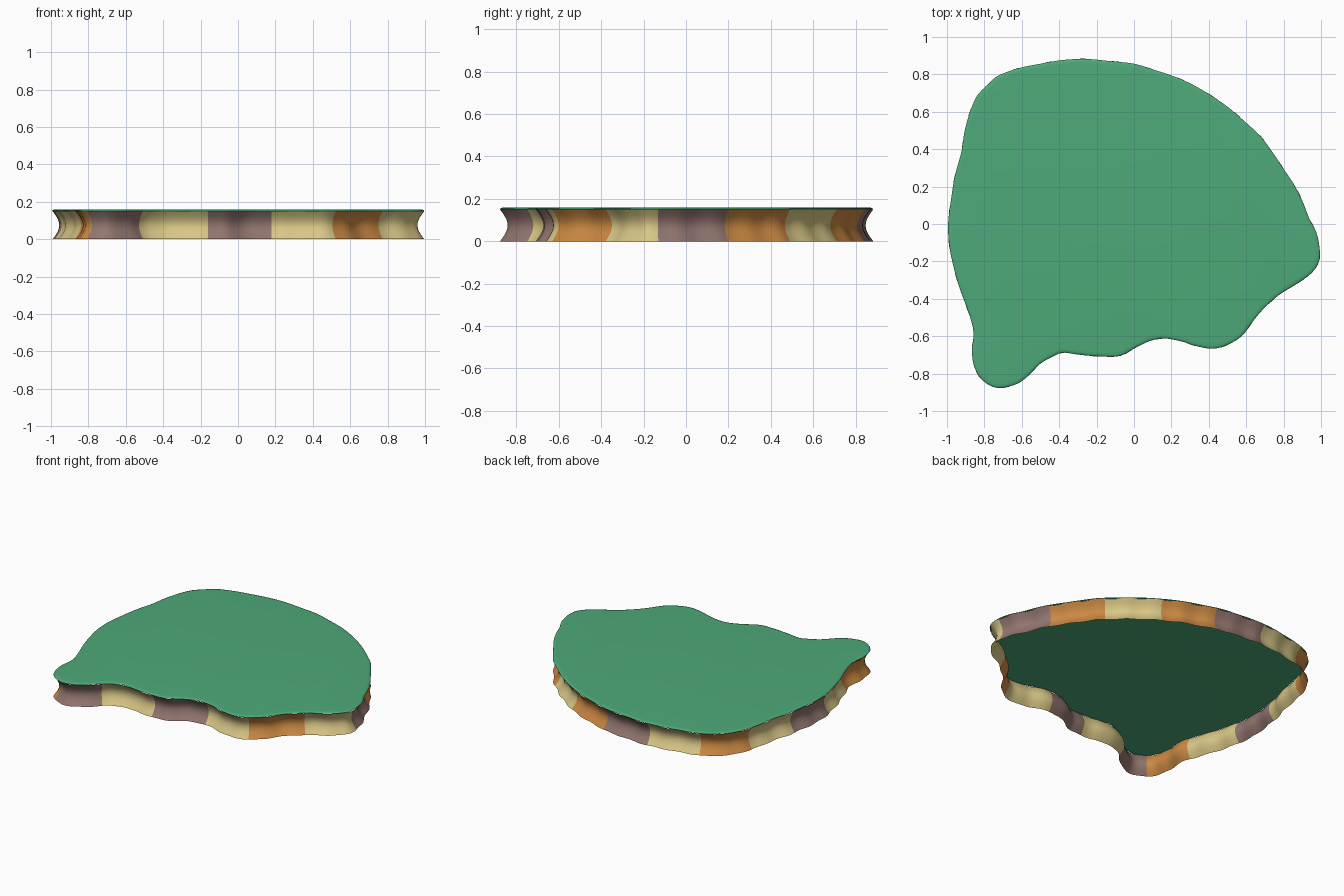
import bpy, bmesh, math
from mathutils import Vector

if "Cube" in bpy.data.objects:
    bpy.data.objects.remove(bpy.data.objects["Cube"])

SEGS, PER = 17, 12          # coloured wall segments, columns per segment
N = SEGS * PER

# Island outline seen from above, counter-clockwise from the front left tip
OUTLINE = [
    (-.81, -.84), (-.73, -.88), (-.63, -.86), (-.57, -.82), (-.50, -.75), (-.43, -.71),
    (-.38, -.69), (-.31, -.70), (-.20, -.71), (-.08, -.71), (0, -.67), (.08, -.63),
    (.16, -.615), (.25, -.63), (.33, -.655), (.42, -.67), (.50, -.65), (.58, -.60),
    (.64, -.52), (.70, -.45), (.78, -.38), (.86, -.33), (.94, -.275), (.985, -.22),
    (.997, -.15), (.98, -.05), (.94, .03), (.905, .12), (.86, .21), (.80, .30),
    (.74, .39), (.68, .47), (.60, .545), (.52, .615), (.43, .68), (.32, .745),
    (.22, .79), (.10, .83), (0, .86), (-.12, .873), (-.25, .885), (-.38, .88),
    (-.50, .86), (-.62, .835), (-.73, .795), (-.78, .75), (-.84, .69), (-.88, .60),
    (-.91, .49), (-.925, .39), (-.96, .26), (-.98, .14), (-.997, 0), (-.99, -.12),
    (-.97, -.22), (-.94, -.33), (-.90, -.44), (-.87, -.53), (-.86, -.60),
    (-.87, -.68), (-.855, -.77)]


def smooth_loop(pts, n):
    """Closed Catmull-Rom curve resampled to n evenly spaced points."""
    p = [Vector(q) for q in pts]
    m, dense = len(p), []
    for i in range(m):
        a, b, c, d = (p[(i + k) % m] for k in (-1, 0, 1, 2))
        for s in range(12):
            t = s / 12
            dense.append(.5 * (2*b + (c-a)*t + (2*a-5*b+4*c-d)*t*t + (3*b-a-3*c+d)*t**3))
    dense.append(dense[0])
    dist = [0]
    for a, b in zip(dense, dense[1:]):
        dist.append(dist[-1] + (b - a).length)
    out, j = [], 0
    for i in range(n):
        want = dist[-1] * i / n
        while dist[j + 1] < want:
            j += 1
        out.append(dense[j].lerp(dense[j+1], (want - dist[j]) / (dist[j+1] - dist[j])))
    return out


LOOP = smooth_loop(OUTLINE, N)
NORMALS = []
for i in range(N):
    t = (LOOP[(i + 2) % N] - LOOP[i - 2]).normalized()
    NORMALS.append(Vector((t.y, -t.x)))


def ring(bm, inset, z, ripple=0):
    verts = []
    for i in range(N):
        wave = ripple * math.sin(4 * math.pi * i / PER)
        q = LOOP[i] - NORMALS[i] * (inset + wave)
        verts.append(bm.verts.new((q.x, q.y, z)))
    return verts


def material(name, rgb):
    mat = bpy.data.materials.new(name)
    mat.diffuse_color = (*rgb, 1)
    mat.use_nodes = True
    mat.node_tree.nodes["Principled BSDF"].inputs["Base Color"].default_value = mat.diffuse_color
    return mat


def sweep(name, profile, mats, ripple=0, caps=False, pattern=None):
    """Skin rings of (inset, z) around the outline, bottom to top."""
    bm = bmesh.new()
    rings = [ring(bm, d, z, ripple) for d, z in profile]
    for lo, hi in zip(rings, rings[1:]):
        for i in range(N):
            j = (i + 1) % N
            f = bm.faces.new((lo[i], lo[j], hi[j], hi[i]))
            if pattern:
                f.material_index = pattern[i // PER]
    if caps:
        bm.faces.new(rings[0][::-1])
        bm.faces.new(rings[-1])
    me = bpy.data.meshes.new(name)
    bm.to_mesh(me)
    bm.free()
    for m in mats:
        me.materials.append(m)
    ob = bpy.data.objects.new(name, me)
    bpy.context.collection.objects.link(ob)
    bpy.context.view_layer.objects.active = ob
    ob.select_set(True)
    bpy.ops.object.shade_smooth_by_angle(angle=math.radians(40))
    ob.select_set(False)
    return ob


# Grass top: thin plate with a rounded rim
grass = material("grass_green", (.075, .40, .19))
sweep("grass_top", [(.025, .148), (.008, .149), (.003, .152), (.006, .156),
                    (.015, .159), (.03, .16)], [grass], caps=True)

# Cliff wall: open concave band, coloured in equal segments
mauve = material("rock_mauve", (.29, .18, .16))
cream = material("rock_cream", (.69, .57, .24))
orange = material("rock_orange", (.60, .25, .055))
wall = [(.006 + .036 * math.sin(math.pi * k / 10), .15 * k / 10) for k in range(11)]
pattern = ["mco".index(c) for c in "mcmcocmocomcocmco"]
sweep("cliff_wall", wall, [mauve, cream, orange], ripple=.005, pattern=pattern)
